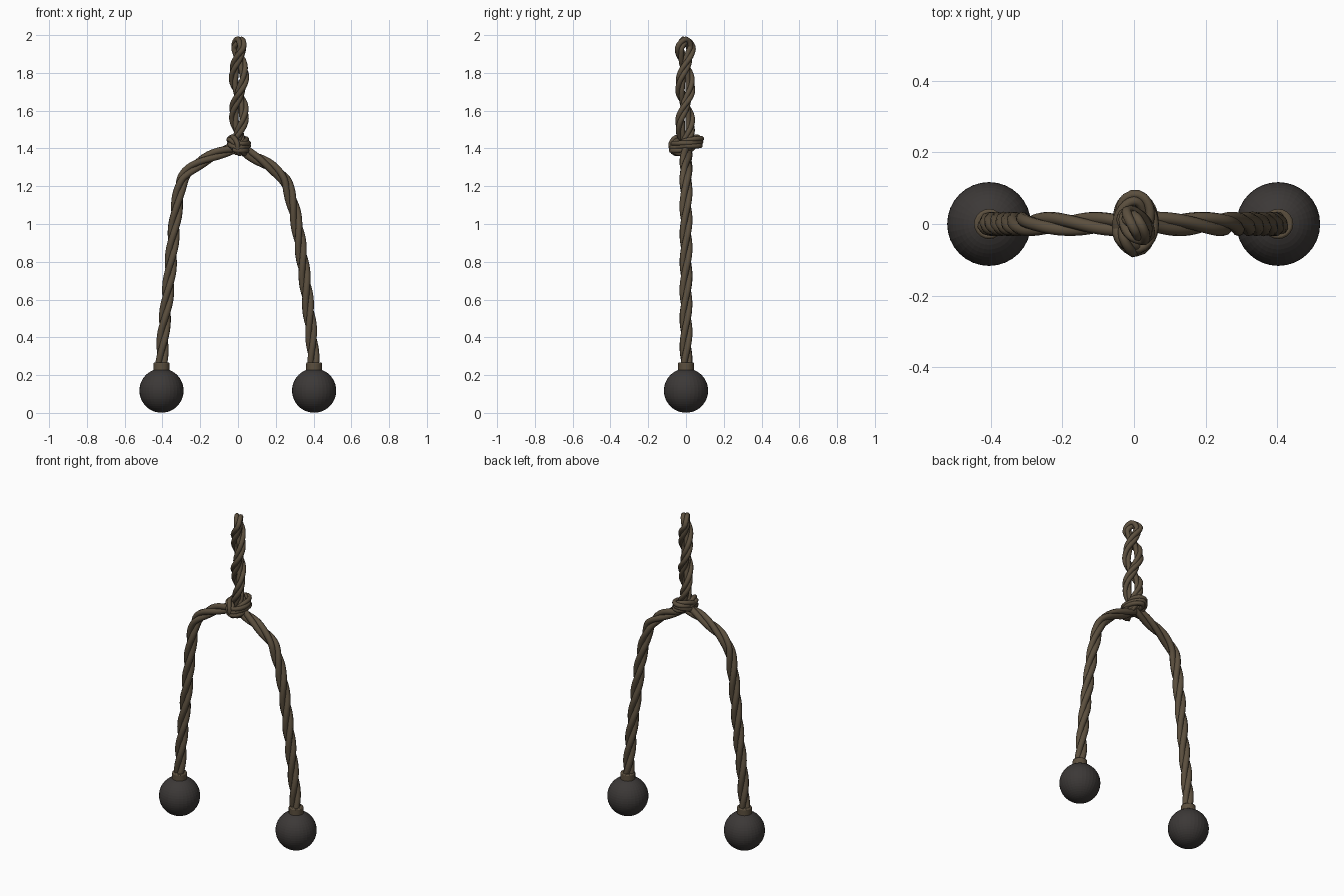
import bpy, math
from mathutils import Vector, Quaternion

if "Cube" in bpy.data.objects:
    bpy.data.objects.remove(bpy.data.objects["Cube"])


def material(name, rgb):
    m = bpy.data.materials.new(name)
    m.diffuse_color = (*rgb, 1)
    m.use_nodes = True
    m.node_tree.nodes["Principled BSDF"].inputs["Base Color"].default_value = m.diffuse_color
    return m


ROPE = material("rope_brown", (0.105, 0.078, 0.048))
IRON = material("dark_iron", (0.045, 0.04, 0.038))


def smooth_path(pts, step=0.012):
    """Catmull-Rom through the points, resampled at an even spacing."""
    p = [Vector(q) for q in pts]
    p = [2 * p[0] - p[1]] + p + [2 * p[-1] - p[-2]]
    dense = []
    for a, b, c, d in zip(p, p[1:], p[2:], p[3:]):
        for i in range(24):
            t = i / 24
            dense.append(0.5 * (2 * b + (c - a) * t + (2 * a - 5 * b + 4 * c - d) * t * t
                                + (3 * b - a - 3 * c + d) * t ** 3))
    dense.append(p[-2])
    out, run = [dense[0]], 0.0
    for a, b in zip(dense, dense[1:]):
        run += (b - a).length
        if run >= step:
            out.append(b)
            run = 0.0
    out.append(dense[-1])
    return out


def rope(name, pts, radius, pitch, strands=3):
    """Twisted strands wound round a path; radius is the whole rope's."""
    path = smooth_path(pts)
    strand_r, off = radius * 0.53, radius * 0.48
    cu = bpy.data.curves.new(name, 'CURVE')
    cu.dimensions = '3D'
    cu.bevel_depth = strand_r
    cu.bevel_resolution = 2
    cu.use_fill_caps = True
    lines = [[] for _ in range(strands)]
    tan = (path[1] - path[0]).normalized()
    nor = tan.orthogonal().normalized()
    dist = 0.0
    for i, q in enumerate(path):
        new = (path[min(i + 1, len(path) - 1)] - path[max(i - 1, 0)]).normalized()
        nor = tan.rotation_difference(new) @ nor
        tan = new
        if i:
            dist += (q - path[i - 1]).length
        for k in range(strands):
            ang = 2 * math.pi * (dist / pitch + k / strands)
            lines[k].append(q + Quaternion(tan, ang) @ nor * off)
    for line in lines:
        sp = cu.splines.new('POLY')
        sp.points.add(len(line) - 1)
        for pt, co in zip(sp.points, line):
            pt.co = (*co, 1)
        sp.use_smooth = True
    ob = bpy.data.objects.new(name, cu)
    bpy.context.collection.objects.link(ob)
    cu.materials.append(ROPE)
    bpy.ops.object.select_all(action='DESELECT')
    ob.select_set(True)
    bpy.context.view_layer.objects.active = ob
    bpy.ops.object.convert(target='MESH')


# hanging arms
left = [(-0.407, 0.22), (-0.392, 0.45), (-0.365, 0.7), (-0.335, 1.0), (-0.308, 1.19),
        (-0.275, 1.265), (-0.2, 1.325), (-0.1, 1.375), (0, 1.41)]
right = [(0.403, 0.22), (0.385, 0.45), (0.355, 0.7), (0.312, 1.0), (0.265, 1.19),
         (0.225, 1.26), (0.14, 1.325), (0.05, 1.375), (0, 1.41)]
for side, pts in (("left", left), ("right", right)):
    rope(side + "_arm_rope", [(x, 0, z) for x, z in pts], 0.034, 0.45)

# doubled rope above the knot: two lengths crossing over, joined by a top loop
wide, deep = Vector((1, -1, 0)).normalized(), Vector((1, 1, 0)).normalized()


def length(sign):
    out = []
    for i in range(19):
        z = 1.40 + 0.54 * i / 18
        a = math.pi * (z - 1.555) / 0.205
        out.append(wide * sign * 0.036 * math.cos(a) + deep * sign * 0.017 * math.sin(a)
                   + Vector((0.005, -0.004, z)))
    return out


rope("top_loop_rope", length(1) + [Vector((0.007, -0.004, 1.973))] + length(-1)[::-1], 0.027, 0.3)

# knot: slanted wraps round the rope plus a crossing tuck in front
wraps = []
for i in range(27):
    t = i / 26
    a = math.radians(-120 + 690 * t)
    wraps.append((0.004 + 0.041 * math.cos(a), 0.003 + 0.069 * math.sin(a),
                  1.400 + 0.045 * t + 0.012 * math.sin(a)))
rope("knot_wraps", wraps, 0.025, 0.3)
rope("knot_tuck", [(-0.03, 0.03, 1.41), (-0.035, -0.03, 1.45), (-0.005, -0.066, 1.43),
                   (0.01, -0.06, 1.385), (0.03, -0.01, 1.385), (0.03, 0.04, 1.42)], 0.025, 0.3)

# weights and their rope collars
for side, x in (("left", -0.405), ("right", 0.403)):
    bpy.ops.mesh.primitive_uv_sphere_add(segments=32, ring_count=24, radius=0.117,
                                         location=(x, 0, 0.118))
    ball = bpy.context.object
    ball.name = side + "_ball"
    ball.data.materials.append(IRON)
    bpy.ops.mesh.primitive_cylinder_add(vertices=20, radius=0.042, depth=0.06,
                                        location=(x, 0, 0.237))
    collar = bpy.context.object
    collar.name = side + "_collar"
    collar.data.materials.append(ROPE)
    bev = collar.modifiers.new("soft_rim", 'BEVEL')
    bev.width = 0.006
    bev.segments = 2
    bpy.ops.object.shade_smooth_by_angle()
